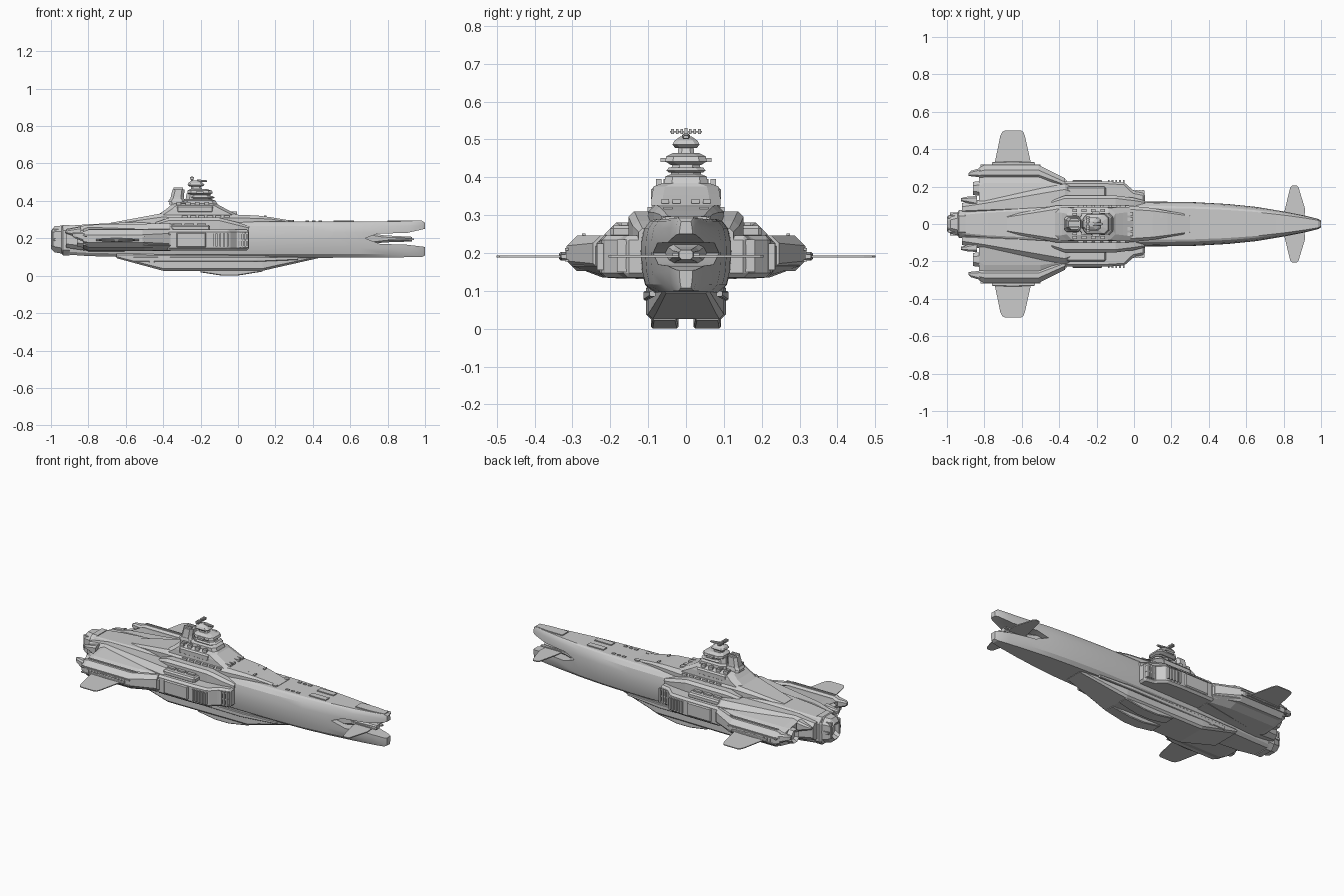
import bpy, bmesh, math
from mathutils import Vector


def loft(name, rings, sym=False):
    """Skin closed rings of 3D points, cap both ends; sym mirrors across the centreline."""
    bm = bmesh.new()
    rows = [[bm.verts.new(p) for p in r] for r in rings]
    n = len(rows[0])
    for a, b in zip(rows, rows[1:]):
        for i in range(n):
            bm.faces.new((a[i], a[(i + 1) % n], b[(i + 1) % n], b[i]))
    bm.faces.new(rows[0])
    bm.faces.new(rows[-1])
    bmesh.ops.recalc_face_normals(bm, faces=bm.faces)
    me = bpy.data.meshes.new(name)
    bm.to_mesh(me)
    bm.free()
    ob = bpy.data.objects.new(name, me)
    bpy.context.collection.objects.link(ob)
    if sym:
        m = ob.modifiers.new("mirror", 'MIRROR')
        m.use_axis = (False, True, False)
        m.use_clip = False
    return ob


def octagon(a0, a1, b0, b1, c):
    return [(a0 + c, b0), (a1 - c, b0), (a1, b0 + c), (a1, b1 - c),
            (a1 - c, b1), (a0 + c, b1), (a0, b1 - c), (a0, b0 + c)]


def xloft(name, stations, sym=False):
    """Octagonal body along x; station = x, y0, y1, z0, z1, chamfer."""
    return loft(name, [[(x, y, z) for y, z in octagon(*s)] for x, *s in stations], sym)


def tier(name, *levels, c=0.02, sym=False):
    """Stacked plan octagons; level = x0, x1, y0, y1, z."""
    return loft(name, [[(x, y, l[4]) for x, y in octagon(*l[:4], c)] for l in levels], sym)


def plan(name, pts, z0, z1, sym=True):
    return loft(name, [[(x, y, z) for x, y in pts] for z in (z0, z1)], sym)


def box(name, x0, x1, y0, y1, z0, z1, sym=True):
    return plan(name, [(x0, y0), (x1, y0), (x1, y1), (x0, y1)], z0, z1, sym)


def bevel(ob, w):
    m = ob.modifiers.new("bevel", 'BEVEL')
    m.width, m.segments, m.limit_method = w, 1, 'ANGLE'


def repeat(ob, count, dx):
    m = ob.modifiers.new("array", 'ARRAY')
    m.use_relative_offset, m.use_constant_offset = False, True
    m.constant_offset_displace, m.count = (dx, 0, 0), count


# Main hull: rounded-side section swept along x
half = [(.72, 0), (.9, .1), (.97, .27), (1, .5), (.99, .7), (.93, .87), (.8, .97), (.7, 1)]
section = half + [(-y, z) for y, z in reversed(half)]
stations = [(-.94, .066, .115, .265), (-.8, .085, .105, .275), (-.6, .1, .1, .285),
            (-.37, .115, .096, .29), (.05, .12, .096, .29), (.3, .118, .096, .29),
            (.5, .107, .096, .29), (.65, .092, .097, .29), (.8, .068, .098, .29),
            (.92, .044, .099, .292), (.985, .028, .1, .292), (1, .018, .108, .283)]
hull = loft("hull", [[(x, y * w, b + z * (t - b)) for y, z in section] for x, w, b, t in stations])

# Open bow between upper and lower jaw
mouth = [(.68, .2), (.75, .226), (.9, .228), (1.05, .262), (1.05, .148), (.9, .166), (.76, .17)]
cutter = loft("mouth_cutter", [[(x, y, z) for x, z in mouth] for y in (-.2, .2)])
cutter.hide_render = True
cutter.hide_viewport = False
cutter.display_type = 'WIRE'
bo = hull.modifiers.new("mouth", 'BOOLEAN')
bo.operation, bo.object, bo.solver = 'DIFFERENCE', cutter, 'EXACT'
bpy.context.view_layer.objects.active = hull
hull.select_set(True)
bpy.ops.object.modifier_apply(modifier="mouth")
bpy.data.objects.remove(cutter)
bpy.ops.object.shade_smooth_by_angle(angle=math.radians(25))
hull.select_set(False)

xloft("bow_gun", [(.68, -.055, .055, .165, .232, .01), (.78, -.035, .035, .178, .216, .01),
                  (.93, -.018, .018, .183, .208, .006)])
box("bow_gun_rail", .72, .94, .02, .036, .192, .2)
plan("bow_fin", [(.8, .02), (.805, .07), (.835, .195), (.845, .205), (.87, .205),
                 (.88, .195), (.915, .08), (.91, .02)], .188, .194)

# Stern engine
xloft("stern_collar", [(-.9, -.074, .074, .107, .272, .03), (-.935, -.074, .074, .107, .272, .03),
                       (-.945, -.06, .06, .12, .262, .025)])
xloft("stern_nozzle", [(-.94, -.062, .062, .118, .268, .03), (-.98, -.052, .052, .125, .265, .03),
                       (-1, -.038, .038, .145, .24, .02), (-.97, -.028, .028, .16, .225, .015)])
box("nozzle_petal", -.995, -.93, .03, .045, .16, .25)
box("nozzle_band", -.985, -.93, .04, .062, .185, .2)

# Keel and its landing pads
xloft("keel", [(-.65, -.095, .095, .094, .12, .008), (-.4, -.105, .105, .026, .12, .012),
               (.13, -.1, .1, .026, .12, .012), (.2, -.09, .09, .042, .12, .012),
               (.43, -.06, .06, .094, .12, .008)])
xloft("keel_pad", [(-.2, .02, .092, .018, .04, .004), (-.09, .02, .092, .001, .04, .004),
                   (.0, .02, .092, .001, .04, .004), (.13, .025, .088, .022, .04, .004)], True)
xloft("keel_side_strake", [(-.56, .09, .104, .075, .1, .003), (.1, .1, .112, .075, .1, .003),
                           (.32, .08, .096, .085, .1, .003)], True)
tier("keel_port", (-.48, -.44, .08, .105, .07), (-.48, -.44, .08, .105, .09), c=.008, sym=True)

# Midship side blocks
mid = plan("midship_block", [(-.39, .09), (.06, .09), (.06, .163), (.0, .175), (-.05, .222),
                             (-.15, .228), (-.38, .228), (-.39, .2)], .135, .246)
bevel(mid, .012)
xloft("midship_shoulder", [(-.44, .08, .125, .2, .285, .01), (-.37, .08, .152, .2, .31, .015),
                           (-.1, .08, .152, .2, .31, .015), (.0, .08, .14, .2, .285, .015),
                           (.06, .08, .125, .2, .265, .01)], True)
bevel(box("side_panel", -.33, -.17, .15, .236, .15, .232), .006)
bevel(box("side_upper_house", -.36, -.15, .14, .2, .24, .272), .008)
repeat(box("side_upper_bar", -.35, -.3, .155, .172, .27, .28), 3, .065)
for z in (.15, .185, .222):
    box("side_rail", -.15, .055, .1, .178, z, z + .008)
repeat(box("side_slot_rib", -.01, .0, .1, .182, .15, .235), 4, .018)
repeat(box("side_hatch_rib", -.14, -.13, .2, .235, .155, .225), 5, .02)

# Aft nacelles
def nacelle_ring(x, yi, ym, yo, d=0):
    return [(x, yi, .13 + d), (x, yi, .268 - d), (x, ym, .245 - d), (x, yo, .218),
            (x, yo, .165), (x, ym, .135 + d)]

loft("nacelle_body", [nacelle_ring(-.83, .06, .2, .29, .01), nacelle_ring(-.8, .06, .22, .3),
                      nacelle_ring(-.5, .07, .22, .3), nacelle_ring(-.36, .08, .2, .235)], True)
xloft("nacelle_inner_ridge", [(-.92, .05, .112, .15, .25, .02), (-.8, .05, .135, .132, .272, .025),
                              (-.37, .06, .215, .132, .28, .03), (-.33, .06, .2, .14, .27, .03)], True)
xloft("nacelle_pod", [(-.83, .24, .3, .165, .235, .02), (-.8, .235, .315, .152, .246, .027),
                      (-.51, .235, .315, .152, .246, .027), (-.37, .19, .245, .152, .246, .02)], True)
xloft("nacelle_thruster", [(-.82, .15, .23, .15, .235, .02), (-.86, .155, .225, .155, .23, .02),
                           (-.84, .17, .21, .17, .215, .01)], True)
xloft("nacelle_outer_prong", [(-.82, .25, .3, .18, .235, .01), (-.87, .255, .285, .2, .235, .008),
                              (-.885, .258, .272, .21, .23, .004)], True)
xloft("nacelle_inner_prong", [(-.84, .1, .15, .2, .262, .01), (-.9, .115, .145, .22, .25, .008),
                              (-.925, .122, .138, .228, .242, .004)], True)
for z in (.177, .207):
    box("nacelle_rail", -.82, -.5, .3, .319, z, z + .006)
repeat(box("nacelle_vent", -.78, -.77, .3, .318, .184, .206), 13, .02)
box("nacelle_top_spine", -.8, -.48, .265, .275, .24, .251)

# Aft wings
plan("wing", [(-.75, .3), (-.715, .47), (-.705, .492), (-.69, .5), (-.605, .5), (-.592, .492),
              (-.583, .47), (-.545, .3)], .1885, .1935)
xloft("wing_root", [(-.76, .3, .33, .186, .196, .002), (-.65, .3, .335, .18, .202, .004),
                    (-.53, .3, .33, .186, .196, .002)], True)

# Deckhouse and tower base
xloft("deckhouse", [(-.68, -.045, .045, .26, .283, .008), (-.41, -.1, .1, .26, .333, .02),
                    (-.05, -.1, .1, .26, .328, .02), (.1, -.085, .085, .26, .322, .015),
                    (.18, -.07, .07, .26, .312, .01), (.3, -.05, .05, .26, .292, .008)])
tier("tower_base", (-.43, .0, -.092, .092, .325), (-.385, -.06, -.09, .09, .355),
     (-.36, -.1, -.085, .085, .376), (-.35, -.11, -.06, .06, .385), c=.03)
bevel(box("tower_base_sponson", -.33, -.13, .06, .092, .335, .375), .008)
repeat(box("deckhouse_window", -.3, -.27, .09, .102, .31, .322), 6, .045)
for y in (.015, .045):
    box("front_window", -.06, -.005, y, y + .02, .33, .342)

# Command tower, bottom to top
tier("tower_lower", (-.29, -.11, -.058, .058, .38), (-.29, -.12, -.055, .055, .402),
     (-.28, -.14, -.04, .04, .408), (-.275, -.15, -.036, .036, .44))
tier("tower_gallery", (-.25, -.135, -.045, .045, .412), (-.26, -.125, -.052, .052, .418),
     (-.25, -.135, -.045, .045, .426))
tier("bridge", (-.265, -.15, -.04, .04, .432), (-.27, -.135, -.055, .055, .442),
     (-.27, -.14, -.052, .052, .455), (-.255, -.17, -.034, .034, .464))
box("bridge_wing", -.225, -.185, .04, .068, .44, .451)
tier("tower_neck", (-.25, -.19, -.022, .022, .46), (-.25, -.2, -.02, .02, .48), c=.01)
tier("lookout", (-.26, -.19, -.028, .028, .477), (-.27, -.18, -.036, .036, .486),
     (-.265, -.19, -.03, .03, .497), (-.25, -.21, -.014, .014, .508), c=.012)
box("mast", -.25, -.24, -.004, .004, .5, .53, False)
box("radar_bar", -.252, -.242, -.042, .042, .518, .522, False)
for y in (.008, .02, .032):
    box("radar_element", -.256, -.236, y, y + .007, .514, .527)
xloft("rangefinder", [(-.22, -.01, .01, .5, .515, .003), (-.165, -.006, .006, .502, .51, .002)])

# Funnel behind the tower
tier("funnel", (-.37, -.285, -.04, .04, .38), (-.36, -.29, -.034, .034, .42),
     (-.35, -.285, -.03, .03, .462), c=.015)
tier("funnel_collar", (-.375, -.28, -.042, .042, .395), (-.365, -.285, -.038, .038, .41), c=.016)
box("funnel_fin", -.345, -.295, .012, .018, .455, .472)
for y in (.045, .065):
    repeat(box("small_mount", -.33, -.305, y, y + .014, .375, .395), 4, .05)

# Foredeck plates and hatches
plan("bow_cap", [(.8, .0), (.8, .03), (.9, .03), (.985, .02), (.985, .0)], .286, .296)
box("foredeck_plate", .51, .62, .02, .055, .286, .296)
for x in (.09, .14):
    box("deck_hatch", x, x + .012, .035, .06, .29, .322)
repeat(box("deck_vent", .36, .38, .05, .062, .286, .294), 3, .035)
tier("deck_turret_ring", (.27, .3, .04, .065, .286), (.27, .3, .04, .065, .297), c=.007, sym=True)
